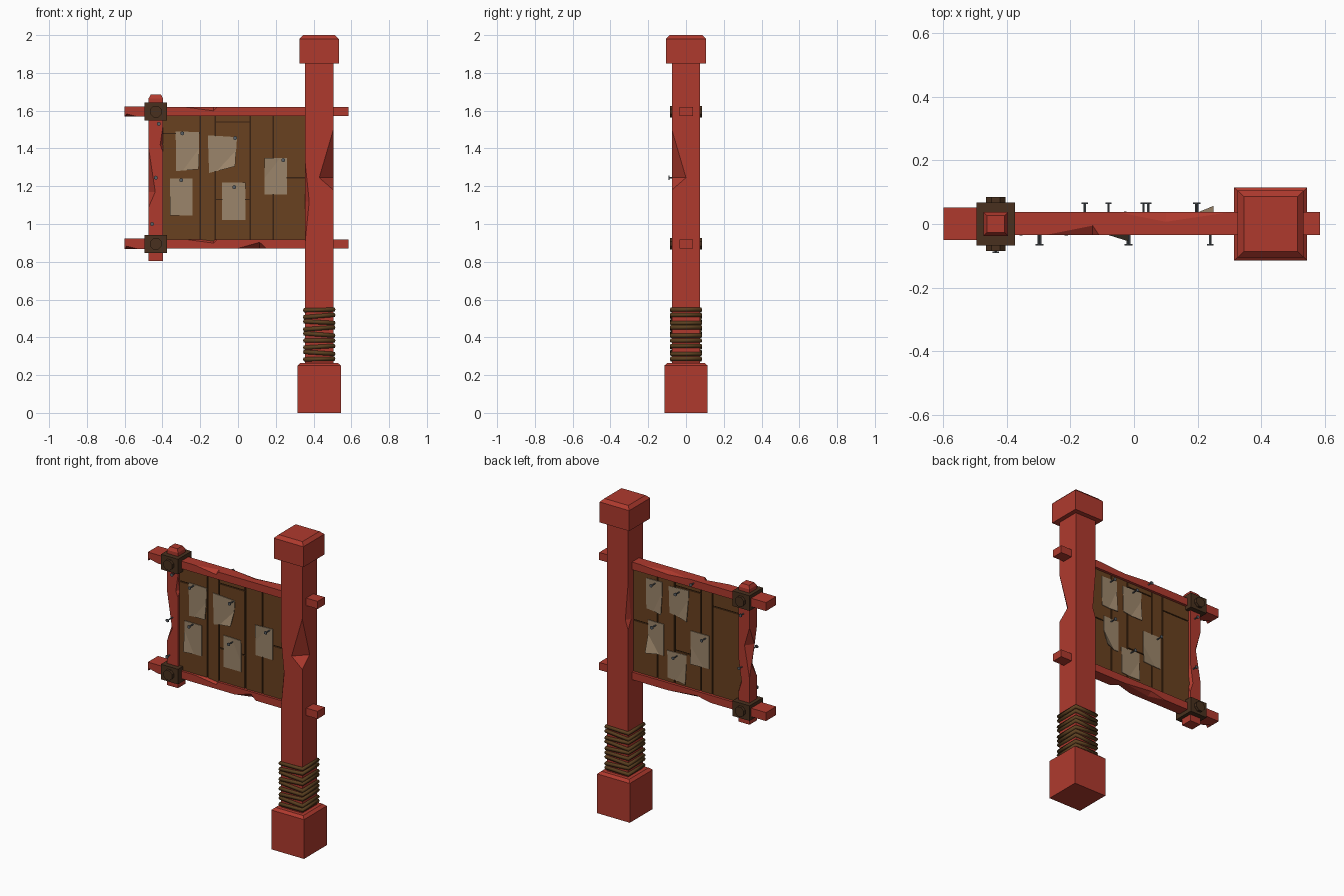
import bpy, bmesh, math
from mathutils import Vector

if "Cube" in bpy.data.objects:
    bpy.data.objects.remove(bpy.data.objects["Cube"])


def mat(name, r, g, b):
    m = bpy.data.materials.new(name)
    m.diffuse_color = (r, g, b, 1)
    m.use_nodes = True
    m.node_tree.nodes["Principled BSDF"].inputs["Base Color"].default_value = m.diffuse_color
    return m


RED = mat("red_wood", .43, .042, .027)
BROWN = mat("brown_plank", .141, .053, .014)
DARK = mat("dark_joint", .066, .03, .013)
GAP = mat("plank_gap", .04, .016, .006)
ROPE = mat("rope", .105, .05, .014)
PAPER = mat("paper", .33, .235, .145)
IRON = mat("nail_iron", .1, .115, .13)


def finish(bm, name, m):
    bmesh.ops.remove_doubles(bm, verts=bm.verts, dist=1e-4)
    bmesh.ops.recalc_face_normals(bm, faces=bm.faces)
    me = bpy.data.meshes.new(name)
    bm.to_mesh(me)
    bm.free()
    me.materials.append(m)
    ob = bpy.data.objects.new(name, me)
    bpy.context.collection.objects.link(ob)
    return ob


def loft(bm, rings):
    vs = [[bm.verts.new(p) for p in r] for r in rings]
    n = len(vs[0])
    for a, b in zip(vs, vs[1:]):
        for i in range(n):
            j = (i + 1) % n
            bm.faces.new((a[i], a[j], b[j], b[i]))
    bm.faces.new(vs[0][::-1])
    bm.faces.new(vs[-1])


CORNERS = [(-1, -1), (1, -1), (1, 1), (-1, 1)]


def timber(name, axis, centre, sections, chips=(), m=RED):
    """Square timber along axis. sections: (t, half_u, half_v);
    chips: (corner, start, deepest, end, depth_u, depth_v) cut off an edge."""
    def half(t):
        for a, b in zip(sections, sections[1:]):
            if t <= b[0]:
                f = (t - a[0]) / (b[0] - a[0])
                return a[1] + f * (b[1] - a[1]), a[2] + f * (b[2] - a[2])
    ts = sorted({s[0] for s in sections} | {t for c in chips for t in c[1:4]})
    rings = []
    for t in ts:
        hu, hv = half(t)
        ring = []
        for k, (su, sv) in enumerate(CORNERS):
            du = dv = 0
            for c, a, mid, b, cu, cv in chips:
                if c == k and a < t < b:
                    w = (t - a) / (mid - a) if t <= mid else (b - t) / (b - mid)
                    du, dv = max(du, w * cu), max(dv, w * cv)
            pair = [(su * hu, sv * (hv - dv)), (su * (hu - du), sv * hv)]
            ring += pair if k % 2 == 0 else pair[::-1]
        cu, cv = centre
        # ring axes: z timber -> (x, y); x timber -> (y, z)
        rings.append([Vector((cu + u, cv + v, t)) if axis == 'z'
                      else Vector((t, cu + u, cv + v)) for u, v in ring])
    bm = bmesh.new()
    loft(bm, rings)
    return finish(bm, name, m)


def box(name, x0, x1, y0, y1, z0, z1, m):
    return timber(name, 'z', ((x0 + x1) / 2, (y0 + y1) / 2),
                  [(z0, (x1 - x0) / 2, (y1 - y0) / 2), (z1, (x1 - x0) / 2, (y1 - y0) / 2)], (), m)


# Main post with a deep chip on the front right edge, base and cap
PX = .43
timber("main_post", 'z', (PX, 0), [(.2, .075, .075), (1.9, .075, .075)],
       [(1, 1.18, 1.245, 1.5, .075, .075), (0, .9, 1.12, 1.33, .022, .03),
        (3, 1.2, 1.26, 1.5, .02, .03)])
timber("post_base", 'z', (PX, 0), [(0, .115, .115), (.25, .115, .115), (.265, .098, .098)])
timber("post_cap", 'z', (PX, 0), [(1.85, .104, .106), (1.98, .104, .106), (2, .084, .086)])

# Rope wrapped around the post foot
cu = bpy.data.curves.new("rope_wrap", 'CURVE')
cu.dimensions = '3D'
cu.bevel_depth = .0125
cu.bevel_resolution = 1
TILTS = [.02, -.07, .06, 0, -.08, .07, -.06, .08, .02]
for i, tilt in enumerate(TILTS):
    sp = cu.splines.new('POLY')
    sp.points.add(3)
    sp.use_cyclic_u = True
    for p, (u, v) in zip(sp.points, CORNERS):
        p.co = (PX + u * .077, v * .077, .285 + i * .0325 + tilt * u * .077, 1)
rope = bpy.data.objects.new("rope_wrap", cu)
bpy.context.collection.objects.link(rope)
cu.materials.append(ROPE)
bpy.context.view_layer.objects.active = rope
rope.select_set(True)
bpy.ops.object.convert(target='MESH')

# Cross beams, their thicker left ends, joint blocks and bolts
SX = -.435
for label, z in (("upper", 1.595), ("lower", .895)):
    chips = [(3, -.28, -.13, -.11, .03, .02), (2, -.05, .1, .3, .03, .012)]
    if label == "lower":
        chips = [(3, -.28, -.13, -.11, .03, .02), (0, 0, .115, .15, .035, .032),
                 (1, -.2, -.1, .1, .03, .02)]
    timber(label + "_beam", 'x', (0.001, z), [(-.45, .036, .024), (.585, .036, .024)], chips)
    timber(label + "_beam_end", 'x', (0.001, z),
           [(-.59, .051, .027), (-.4, .051, .027)], [(0, -.6, -.59, -.53, .035, .015)])
    timber(label + "_joint", 'z', (SX, 0), [(z - .048, .06, .068), (z + .048, .06, .068)], (), DARK)
    bm = bmesh.new()
    loft(bm, [[Vector((SX + .033 * math.cos(a), y, z + .033 * math.sin(a)))
               for a in [math.tau * (k + .5) / 8 for k in range(8)]] for y in (-.085, .085)])
    finish(bm, label + "_bolt", DARK)

# Side post with worn edges and a tapered tip
timber("side_post", 'z', (SX, 0),
       [(.805, .038, .037), (1.665, .038, .037), (1.685, .027, .026)],
       [(0, 1.09, 1.17, 1.4, .035, .05), (3, 1.1, 1.3, 1.42, .035, .05),
        (1, 1.38, 1.42, 1.52, .015, .02), (2, 1.0, 1.06, 1.2, .02, .03)])

# Notice board: dark core with plank faces on both sides
box("board_core", -.41, .37, -.013, .013, .9, 1.59, GAP)
PLANKS = [(-.41, -.2, [1.48]), (-.2, -.12, []), (-.12, .065, [1.13, 1.54]),
          (.065, .187, []), (.187, .37, [1.245])]
for i, (x0, x1, cuts) in enumerate(PLANKS):
    zs = [.9] + cuts + [1.59]
    for j, (a, b) in enumerate(zip(zs, zs[1:])):
        box(f"plank_{i}_{j}", x0 + .004, x1 - .004, -.02, .02, a + .003, b - .003, BROWN)


def sheet(name, x0, x1, z0, z1, side, corner=2, lift=.012, skew=0.0):
    """Paper on the front (side -1) or back (side 1), one corner curled outward."""
    w, h = x1 - x0, z1 - z0
    pts = [(x0, z1), (x1, z1 - skew * .3), (x1 - skew * .3, z0 + skew), (x0 + skew * .2, z0)]
    y = side * .023
    ring = []
    for k, (px, pz) in enumerate(pts):
        if k == corner:
            q, r = Vector(pts[k - 1]), Vector(pts[(k + 1) % 4])
            p = Vector((px, pz))
            a, b = p.lerp(q, .55), p.lerp(r, .7)
            ring += [(a.x, y, a.y), (px, y + side * lift, pz), (b.x, y, b.y)]
        else:
            ring.append((px, y, pz))
    bm = bmesh.new()
    layers = [[bm.verts.new((p[0], p[1] + d, p[2])) for p in ring] for d in (-.002, .002)]
    n = len(ring)
    tip = corner + 1
    for L in layers:
        bm.faces.new([v for i, v in enumerate(L) if i != tip])
        bm.faces.new(L[tip - 1:tip + 2])
    for i in range(n):
        j = (i + 1) % n
        bm.faces.new((layers[0][i], layers[0][j], layers[1][j], layers[1][i]))
    finish(bm, name, PAPER)


SHEETS = [(-.33, -.205, 1.28, 1.49, -1, 2, .012, .01), (-.16, -.005, 1.27, 1.47, -1, 2, .03, .035),
          (-.36, -.24, 1.045, 1.24, -1, 3, .012, 0), (-.085, .04, 1.02, 1.22, -1, 1, .004, 0),
          (.14, .26, 1.155, 1.35, -1, 0, .006, 0),
          (.15, .265, 1.335, 1.54, 1, 3, .012, .01), (-.035, .105, 1.34, 1.535, 1, 3, .015, .02),
          (.14, .25, 1.075, 1.275, 1, 2, .032, 0), (-.02, .115, .935, 1.12, 1, 3, .01, .01),
          (-.18, -.05, 1.075, 1.285, 1, 2, .006, 0)]
for i, s in enumerate(SHEETS):
    sheet(f"notice_{i}", *s)


def nail(name, x, z, y0, y1):
    """Thin shank with a flat head at y1."""
    s = math.copysign(1, y1)
    bm = bmesh.new()
    for r, a, b in ((.004, y0, y1), (.011, y1 - s * .005, y1)):
        loft(bm, [[Vector((x + r * math.cos(t), y, z + r * math.sin(t)))
                   for t in [math.tau * (k + .5) / 6 for k in range(6)]] for y in (a, b)])
    finish(bm, name, IRON)


NAILS = [(-.295, 1.48, -1), (-.015, 1.455, -1), (-.3, 1.232, -1), (-.02, 1.195, -1), (.24, 1.338, -1),
         (.2, 1.52, 1), (.03, 1.51, 1), (.195, 1.255, 1), (.045, 1.1, 1), (-.155, 1.265, 1),
         (-.08, 1.6, 1), (-.42, 1.53, -1), (-.455, 1.0, -1), (-.43, 1.5, 1), (-.42, 1.16, 1)]
for i, (x, z, s) in enumerate(NAILS):
    nail(f"nail_{i}", x, z, s * .01, s * .068)
nail("long_nail", -.435, 1.245, -.01, -.092)
